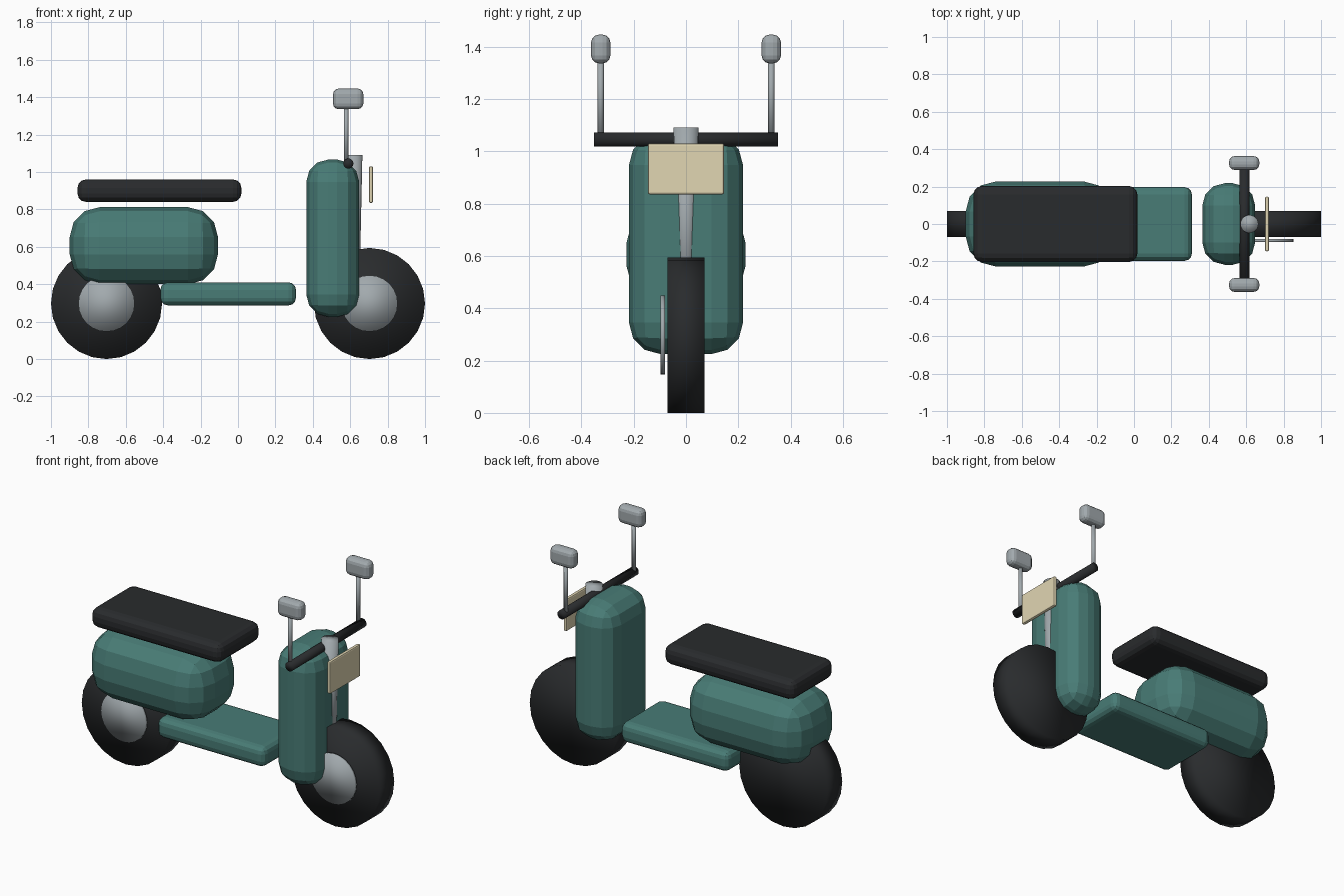
import bpy, bmesh
from mathutils import Matrix, Vector

if "Cube" in bpy.data.objects:
    bpy.data.objects.remove(bpy.data.objects["Cube"])


def material(name, rgb):
    m = bpy.data.materials.new(name)
    m.diffuse_color = (*rgb, 1)
    m.use_nodes = True
    m.node_tree.nodes["Principled BSDF"].inputs["Base Color"].default_value = m.diffuse_color
    return m


TEAL = material("teal_paint", (0.065, 0.2, 0.18))
BLACK = material("black_rubber", (0.022, 0.024, 0.026))
METAL = material("grey_metal", (0.36, 0.4, 0.42))
CREAM = material("cream", (0.75, 0.67, 0.45))


def finish(name, bm, loc, mat, smooth=False):
    for f in bm.faces:
        f.smooth = smooth
    me = bpy.data.meshes.new(name)
    bm.to_mesh(me)
    bm.free()
    me.materials.append(mat)
    ob = bpy.data.objects.new(name, me)
    ob.location = loc
    bpy.context.collection.objects.link(ob)
    return ob


def rounded_box(name, lo, hi, radius, mat, segments=3):
    """Box between two corners with bevelled edges."""
    lo, hi = Vector(lo), Vector(hi)
    bm = bmesh.new()
    bmesh.ops.create_cube(bm, size=1, matrix=Matrix.Diagonal((*(hi - lo), 1)))
    ob = finish(name, bm, (lo + hi) / 2, mat)
    bev = ob.modifiers.new("rounding", 'BEVEL')
    bev.width, bev.segments, bev.limit_method = radius, segments, 'NONE'
    return ob


def rod(name, a, b, r1, r2, mat, sides=24):
    """Smooth cylinder or cone from point a to point b."""
    a, b = Vector(a), Vector(b)
    bm = bmesh.new()
    rot = (b - a).to_track_quat('Z', 'Y').to_matrix().to_4x4()
    bmesh.ops.create_cone(bm, cap_ends=True, segments=sides, radius1=r1,
                          radius2=r2, depth=(b - a).length, matrix=rot)
    return finish(name, bm, (a + b) / 2, mat, smooth=True)


# Wheels, each with a hub disc on the front side
for label, x in (("rear", -0.703), ("front", 0.703)):
    rod(label + "_wheel", (x, 0.07, 0.297), (x, -0.07, 0.297), 0.297, 0.297, BLACK)
    rod(label + "_hub", (x, -0.08, 0.297), (x, -0.097, 0.297), 0.151, 0.151, METAL)

# Bodywork
rounded_box("rear_body", (-0.9, -0.227, 0.4), (-0.107, 0.227, 0.812), 0.16, TEAL)
rounded_box("floorboard", (-0.415, -0.197, 0.287), (0.31, 0.197, 0.41), 0.04, TEAL)
rounded_box("leg_shield", (0.365, -0.218, 0.225), (0.648, 0.218, 1.067), 0.12, TEAL)
rounded_box("seat", (-0.858, -0.203, 0.84), (0.018, 0.203, 0.96), 0.045, BLACK)

# Steering column, handlebar and front plate
rod("steering_column", (0.617, 0, 0.35), (0.617, 0, 1.09), 0.032, 0.048, METAL)
rod("handlebar", (0.59, -0.351, 1.045), (0.59, 0.351, 1.045), 0.027, 0.027, BLACK)
rounded_box("front_plate", (0.7, -0.146, 0.835), (0.722, 0.146, 1.03), 0.008, CREAM, 2)

# Mirrors on stems
for label, y in (("right", -0.326), ("left", 0.326)):
    rod(label + "_mirror_stem", (0.578, y, 1.045), (0.578, y, 1.37), 0.012, 0.012, METAL, 12)
    rounded_box(label + "_mirror", (0.508, y - 0.037, 1.336), (0.67, y + 0.037, 1.446),
                0.03, METAL)
